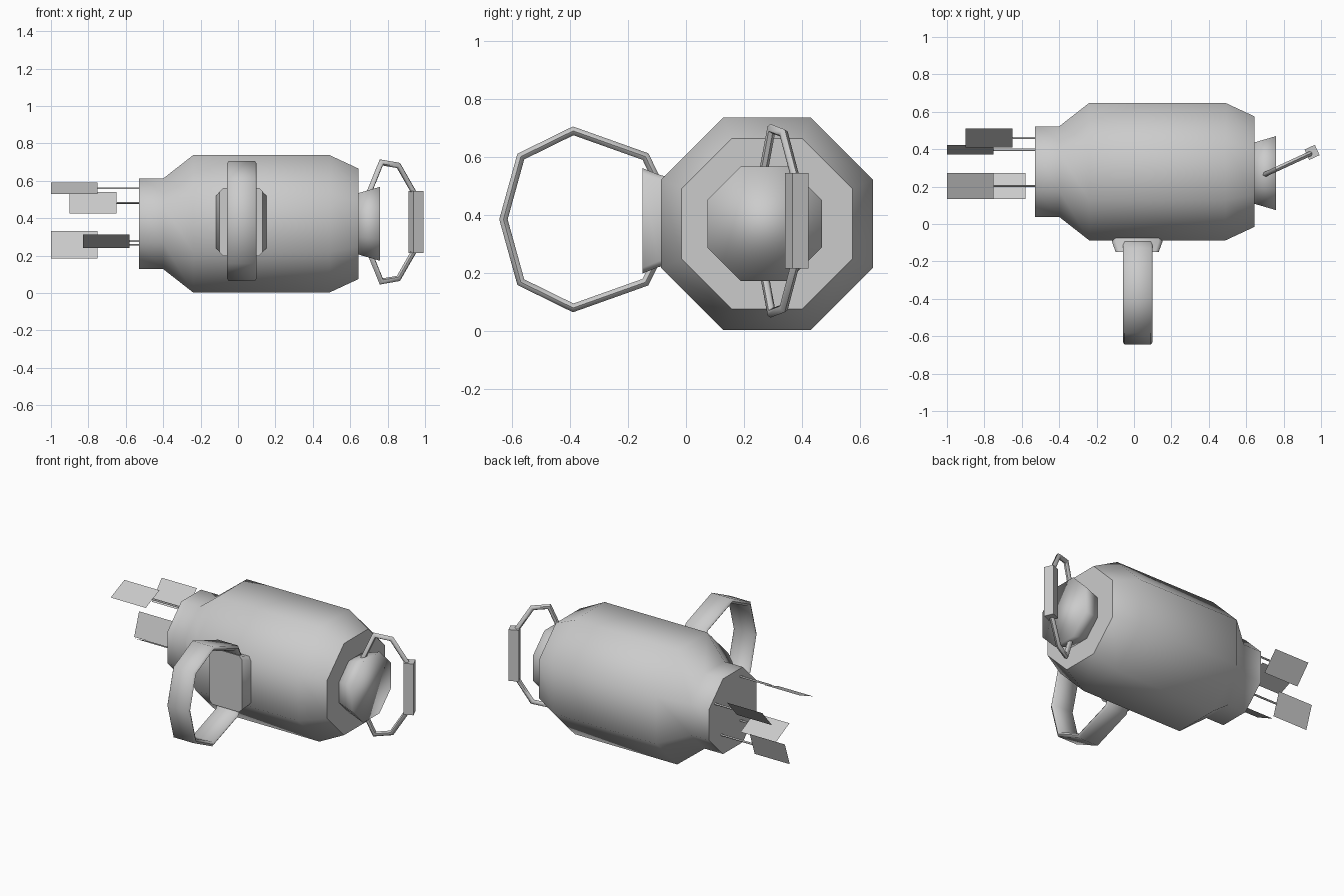
import bpy, bmesh, math
from mathutils import Vector

if "Cube" in bpy.data.objects:
    bpy.data.objects.remove(bpy.data.objects["Cube"])

CY, CZ = 0.28, 0.37   # axis of the lying body


def finish(name, bm, angle=60):
    bmesh.ops.recalc_face_normals(bm, faces=bm.faces)
    me = bpy.data.meshes.new(name)
    bm.to_mesh(me)
    bm.free()
    ob = bpy.data.objects.new(name, me)
    bpy.context.collection.objects.link(ob)
    bpy.ops.object.select_all(action='DESELECT')
    ob.select_set(True)
    bpy.context.view_layer.objects.active = ob
    bpy.ops.object.shade_smooth_by_angle(angle=math.radians(angle))
    return ob


def loft(name, rings, angle=60):
    """Skin a list of point rings and cap both ends."""
    bm = bmesh.new()
    vs = [[bm.verts.new(p) for p in r] for r in rings]
    n = len(vs[0])
    for a, b in zip(vs, vs[1:]):
        for i in range(n):
            j = (i + 1) % n
            bm.faces.new((a[i], a[j], b[j], b[i]))
    bm.faces.new(vs[0])
    bm.faces.new(vs[-1])
    return finish(name, bm, angle)


def octagons(profile, cy, cz):
    """Octagonal rings round the x axis from (x, apothem) pairs."""
    k = 1 / math.cos(math.pi / 8)
    ang = [math.pi / 8 + i * math.pi / 4 for i in range(8)]
    return [[(x, cy + r * k * math.cos(a), cz + r * k * math.sin(a)) for a in ang]
            for x, r in profile]


def sweep(name, path, normal, section, angle=60):
    """Mitred sweep of a (u, v) section along a planar path; v follows the normal."""
    pts, nrm = [Vector(p) for p in path], Vector(normal).normalized()
    rings = []
    for i, p in enumerate(pts):
        d0 = (p - pts[max(i - 1, 0)]).normalized()
        d1 = (pts[min(i + 1, len(pts) - 1)] - p).normalized()
        t = (d0 + d1).normalized()
        side = t.cross(nrm)
        ref = d1 if d1.length else d0
        side /= max(t.dot(ref), 0.5)
        rings.append([p + side * u + nrm * v for u, v in section])
    return loft(name, rings, angle)


def circle(r, n):
    return [(r * math.cos(2 * math.pi * i / n), r * math.sin(2 * math.pi * i / n))
            for i in range(n)]


# Main body and flared end cap
loft("body", octagons([(-0.53, 0.242), (-0.40, 0.242), (-0.24, 0.367),
                       (0.49, 0.367), (0.645, 0.295)], CY, CZ))
loft("end_cap", octagons([(0.63, 0.16), (0.76, 0.198)], 0.272, CZ), 180)


# Chamfered mount for the side handle
def mount_ring(y, hx, hz, c=0.02):
    pts = [(hx, hz - c), (hx - c, hz), (c - hx, hz), (-hx, hz - c),
           (-hx, c - hz), (c - hx, -hz), (hx - c, -hz), (hx, c - hz)]
    return [(0.017 + x, y, 0.38 + z) for x, z in pts]


loft("handle_mount", [mount_ring(-0.06, 0.135, 0.15),
                      mount_ring(-0.095, 0.135, 0.16),
                      mount_ring(-0.15, 0.115, 0.182)])

# Wide band handle on the front side
half = [(-0.105, 0.53), (-0.14, 0.602), (-0.39, 0.691), (-0.571, 0.602)]
mz = 0.385
loop = half + [(-0.631, mz)] + [(y, 2 * mz - z) for y, z in reversed(half)]
band = [(0.014, 0.07), (0, 0.08), (-0.014, 0.07),
        (-0.014, -0.07), (0, -0.08), (0.014, -0.07)]
sweep("side_handle", [(0.02, y, z) for y, z in loop], (1, 0, 0), band)

# Bail handle at the end: wire arms above and below, with a square grip
slope = 0.46
gz = 0.38
for label, s in (("upper", 1), ("lower", -1)):
    arm = [(0.70, 0.155), (0.766, 0.318), (0.858, 0.302), (0.945, 0.15)]
    sweep(label + "_bail_arm",
          [(x, 0.265 + (x - 0.70) * slope, gz + s * z) for x, z in arm],
          (-slope, 1, 0), circle(0.015, 6))

grip = []
for z in (0.215, 0.545):
    t = math.atan(slope)
    grip.append([(0.952 + 0.043 * math.cos(t + math.pi / 4 + i * math.pi / 2),
                  0.383 + 0.043 * math.sin(t + math.pi / 4 + i * math.pi / 2), z)
                 for i in range(4)])
loft("bail_grip", grip)

# Thin stems with flat paddles at the other end: x tip, centre y/z, half dy/dz
paddles = [(-1.0, 0.203, 0.56, 0.07, 0.03),
           (-0.90, 0.46, 0.482, 0.05, 0.058),
           (-1.0, 0.397, 0.258, 0.025, 0.073),
           (-0.83, 0.203, 0.277, 0.07, -0.035)]
for i, (x, y, z, dy, dz) in enumerate(paddles, 1):
    bm = bmesh.new()
    bm.faces.new([bm.verts.new(p) for p in (
        (x, y - dy, z - dz), (x + 0.25, y - dy, z - dz),
        (x + 0.25, y + dy, z + dz), (x, y + dy, z + dz))])
    finish(f"paddle_{i}", bm)
    sweep(f"paddle_stem_{i}", [(x + 0.25, y, z), (-0.51, y, z)],
          (0, 0, 1), circle(0.006, 6))
